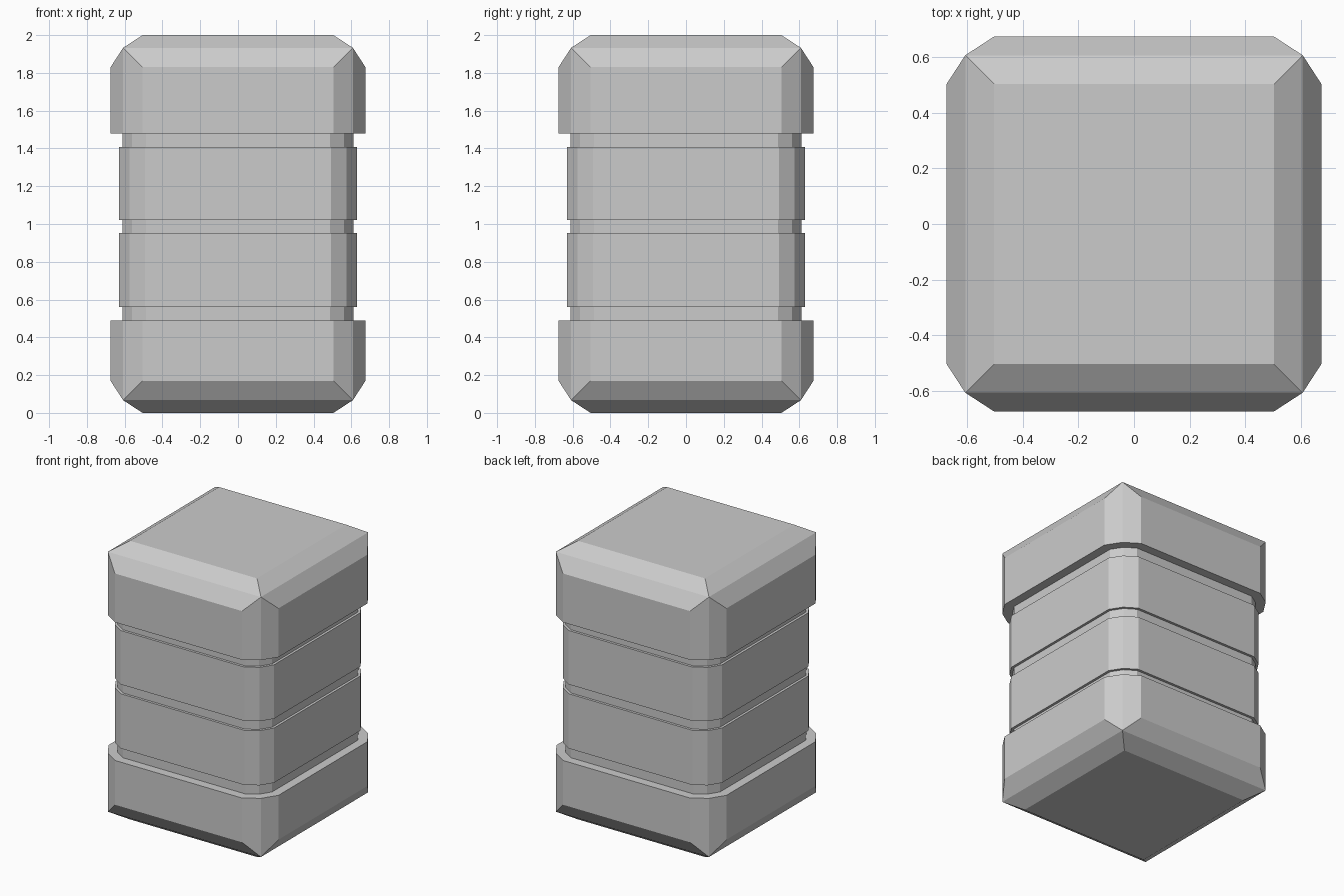
import bpy, bmesh
from itertools import product

if "Cube" in bpy.data.objects:
    bpy.data.objects.remove(bpy.data.objects["Cube"])

HALF, FLAT, MID, H = 0.675, 0.505, 0.608, 2.0


def section(inset):
    # twelve-sided rounded square, offset inwards from the cap outline
    a, f, m = HALF - inset, FLAT - 0.3 * inset, MID - 0.72 * inset
    pts = [(a, -f), (a, f), (m, m)]
    out = []
    for _ in range(4):
        out += pts
        pts = [(-y, x) for x, y in pts]
    return out


def finish(bm, name):
    bmesh.ops.recalc_face_normals(bm, faces=bm.faces)
    mesh = bpy.data.meshes.new(name)
    bm.to_mesh(mesh)
    bm.free()
    obj = bpy.data.objects.new(name, mesh)
    bpy.context.collection.objects.link(obj)
    return obj


def prism(name, inset, z0, z1):
    bm = bmesh.new()
    base = bm.faces.new([bm.verts.new((x, y, z0)) for x, y in section(inset)])
    top = bmesh.ops.extrude_face_region(bm, geom=[base], use_keep_orig=True)
    verts = [g for g in top["geom"] if isinstance(g, bmesh.types.BMVert)]
    bmesh.ops.translate(bm, verts=verts, vec=(0, 0, z1 - z0))
    return finish(bm, name)


def cap(name, side, cut_z):
    # block with two-step bevels on every edge, sliced flat at cut_z
    bm = bmesh.new()
    e, c = HALF - FLAT, HALF - MID
    for sx, sy, sz in product((-1, 1), repeat=3):
        for dx, dy, dz in ((0, e, e), (e, 0, e), (e, e, 0), (c, c, c)):
            bm.verts.new((sx * (HALF - dx), sy * (HALF - dy), H / 2 + sz * (H / 2 - dz)))
    bmesh.ops.convex_hull(bm, input=bm.verts[:])
    bmesh.ops.dissolve_limit(bm, angle_limit=0.01, verts=bm.verts[:], edges=bm.edges[:])
    cut = bmesh.ops.bisect_plane(bm, geom=bm.verts[:] + bm.edges[:] + bm.faces[:],
                                 plane_co=(0, 0, cut_z), plane_no=(0, 0, side),
                                 clear_inner=True)
    edges = [g for g in cut["geom_cut"] if isinstance(g, bmesh.types.BMEdge)]
    bmesh.ops.contextual_create(bm, geom=edges)
    return finish(bm, name)


# end caps
cap("top_cap", 1, 1.48)
cap("bottom_cap", -1, 0.488)

# recessed core and the two raised bands around it
prism("core", 0.064, 0.488, 1.48)
prism("lower_band", 0.046, 0.56, 0.953)
prism("upper_band", 0.046, 1.02, 1.407)
